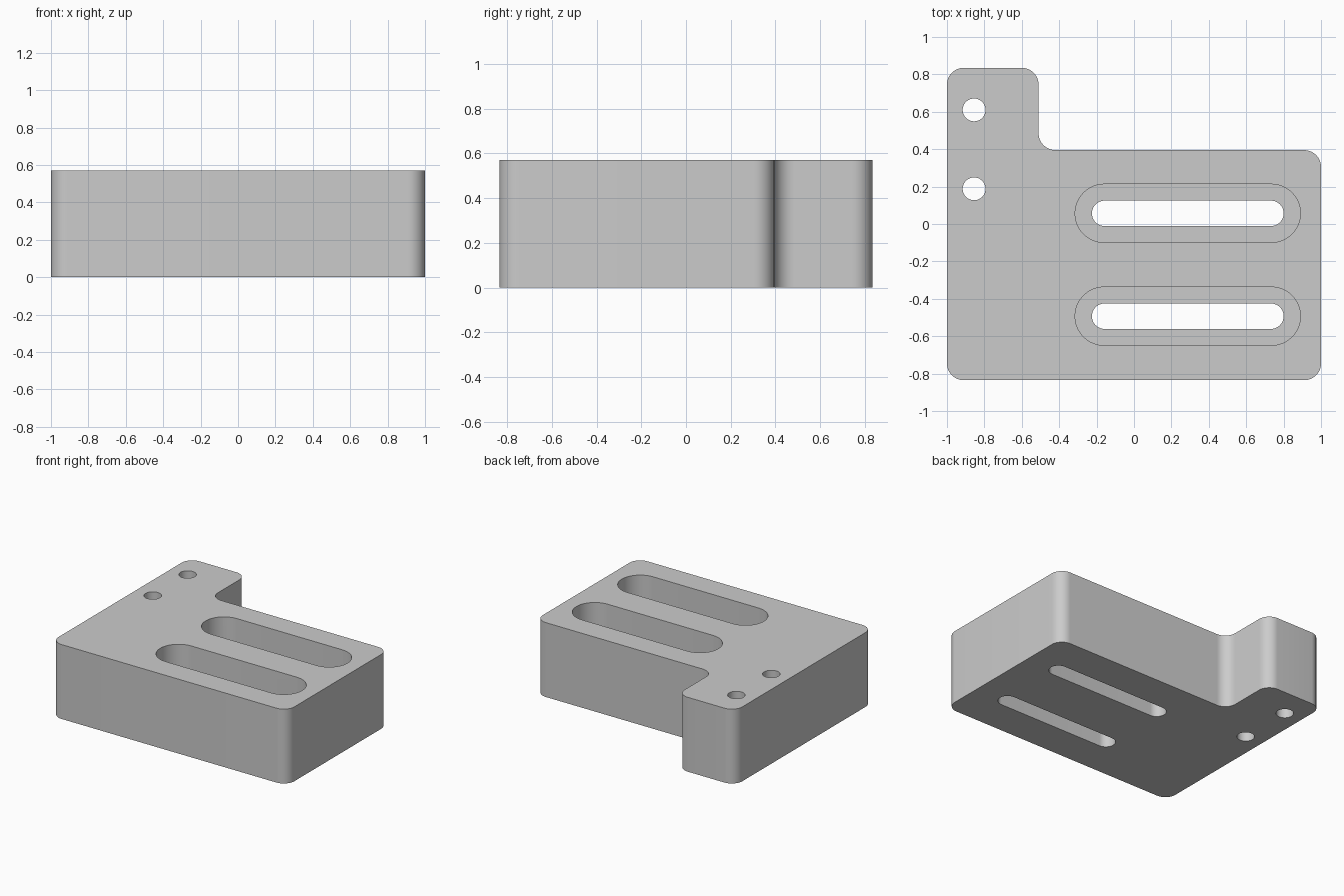
import bpy, bmesh
from math import pi, cos, sin
from mathutils import Vector

HEIGHT = 0.57
LEDGE = 0.25
CORNER = 0.09

cube = bpy.data.objects.get("Cube")
if cube:
    bpy.data.objects.remove(cube)

grey = bpy.data.materials.new("light grey")
grey.use_nodes = True
colour = (0.6, 0.6, 0.6, 1)
grey.diffuse_color = colour
grey.node_tree.nodes["Principled BSDF"].inputs["Base Color"].default_value = colour


def prism(name, outline, bottom, top):
    """Extrude a flat outline between two heights."""
    bm = bmesh.new()
    face = bm.faces.new([bm.verts.new((p[0], p[1], bottom)) for p in outline])
    up = bmesh.ops.extrude_face_region(bm, geom=[face])["geom"]
    verts = [v for v in up if isinstance(v, bmesh.types.BMVert)]
    bmesh.ops.translate(bm, verts=verts, vec=(0, 0, top - bottom))
    bmesh.ops.recalc_face_normals(bm, faces=bm.faces)
    mesh = bpy.data.meshes.new(name)
    bm.to_mesh(mesh)
    bm.free()
    mesh.materials.append(grey)
    obj = bpy.data.objects.new(name, mesh)
    bpy.context.collection.objects.link(obj)
    return obj


def rounded(corners, radius, steps=12):
    """Replace each right-angled corner by a tangent arc."""
    points = []
    for i, corner in enumerate(corners):
        p = Vector(corner)
        back = (Vector(corners[i - 1]) - p).normalized()
        ahead = (Vector(corners[(i + 1) % len(corners)]) - p).normalized()
        centre = p + (back + ahead) * radius
        for k in range(steps + 1):
            a = pi / 2 * k / steps
            points.append(centre - radius * (ahead * cos(a) + back * sin(a)))
    return points


def slot(x0, x1, y, radius, steps=24):
    """Outline with a half-round at each end."""
    points = []
    for x, start in ((x1 - radius, -pi / 2), (x0 + radius, pi / 2)):
        for k in range(steps + 1):
            a = start + pi * k / steps
            points.append((x + radius * cos(a), y + radius * sin(a)))
    return points


def circle(x, y, radius, sides=48):
    return [(x + radius * cos(2 * pi * k / sides), y + radius * sin(2 * pi * k / sides))
            for k in range(sides)]


# L-shaped block with rounded corners
outline = [(-1, -0.835), (1, -0.835), (1, 0.395), (-0.51, 0.395), (-0.51, 0.835), (-1, 0.835)]
block = prism("mounting_block", rounded(outline, CORNER), 0, HEIGHT)

# Stepped slots and round through holes
cutters = []
for y in (0.057, -0.493):
    cutters.append(prism("slot_cutter", slot(-0.225, 0.80, y, 0.068), -0.1, HEIGHT + 0.1))
    cutters.append(prism("recess_cutter", slot(-0.315, 0.89, y, 0.156), LEDGE, HEIGHT + 0.1))
for y in (0.61, 0.188):
    cutters.append(prism("hole_cutter", circle(-0.855, y, 0.061), -0.1, HEIGHT + 0.1))

bpy.ops.object.select_all(action="DESELECT")
block.select_set(True)
bpy.context.view_layer.objects.active = block
for cutter in cutters:
    cut = block.modifiers.new("cut", "BOOLEAN")
    cut.operation = "DIFFERENCE"
    cut.solver = "EXACT"
    cut.object = cutter
    bpy.ops.object.modifier_apply(modifier=cut.name)
    bpy.data.objects.remove(cutter)

bpy.ops.object.shade_smooth_by_angle(angle=pi / 6)
